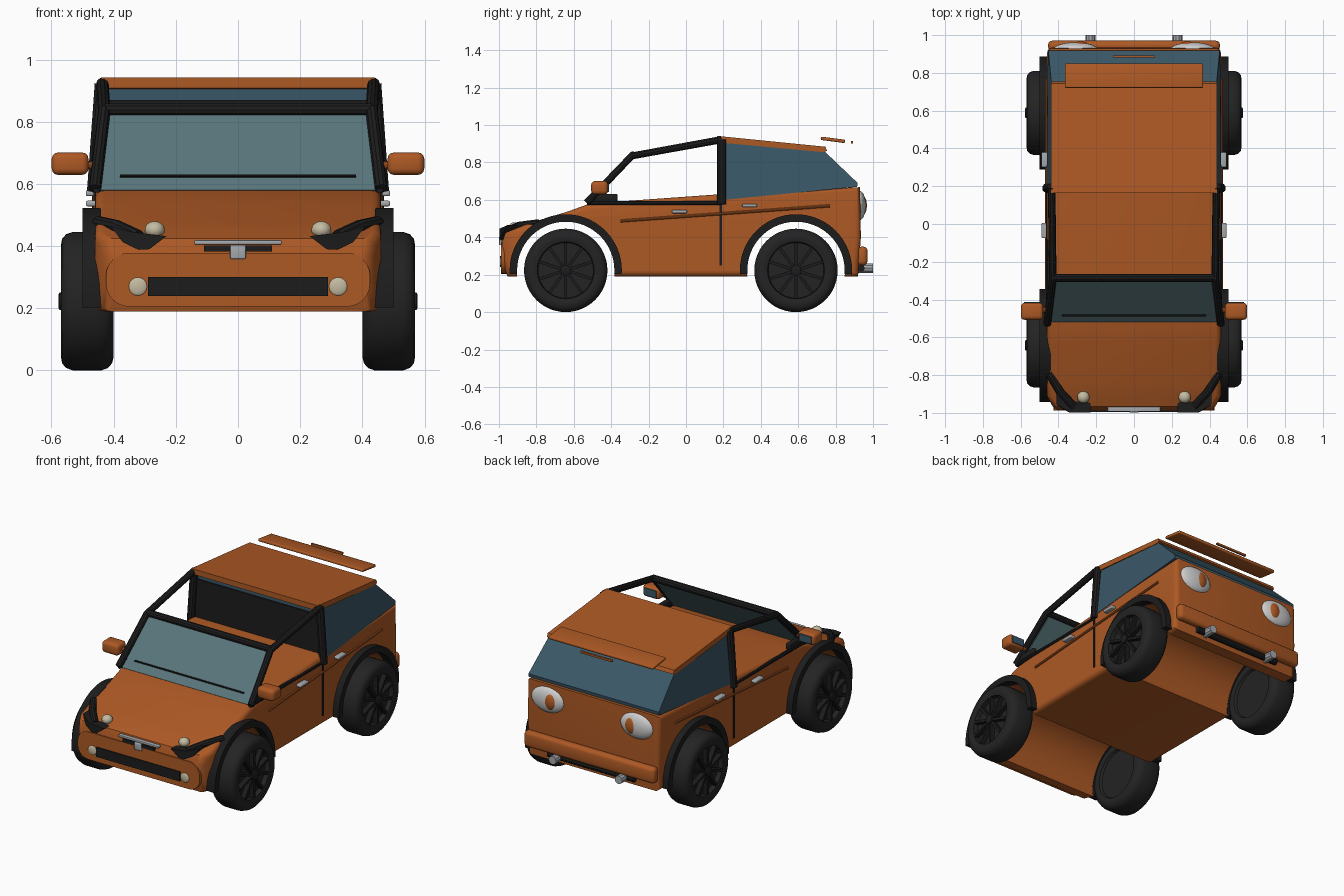
import bpy, bmesh, math
from mathutils import Matrix, Vector

if "Cube" in bpy.data.objects:
    bpy.data.objects.remove(bpy.data.objects["Cube"])

made = []


def material(name, rgb, rough=0.6):
    m = bpy.data.materials.new(name)
    m.use_nodes = True
    m.diffuse_color = (*rgb, 1)
    node = next(n for n in m.node_tree.nodes if n.type == 'BSDF_PRINCIPLED')
    node.inputs["Base Color"].default_value = (*rgb, 1)
    node.inputs["Roughness"].default_value = rough
    return m


PAINT = material("orange paint", (0.42, 0.10, 0.018))
GLASS = material("blue glass", (0.042, 0.095, 0.135))
SCREEN = material("pale screen glass", (0.10, 0.18, 0.20))
TRIM = material("black trim", (0.012, 0.012, 0.012))
TYRE = material("tyre rubber", (0.017, 0.017, 0.017))
LAMP = material("cream lamp", (0.55, 0.50, 0.36))
METAL = material("silver metal", (0.38, 0.40, 0.42))
LENS = material("white lens", (0.62, 0.62, 0.62))


def link(name, mesh, mat):
    mesh.materials.clear()
    mesh.materials.append(mat)
    ob = bpy.data.objects.new(name, mesh)
    bpy.context.collection.objects.link(ob)
    made.append(ob)
    return ob


def finish(name, bm, mat):
    bmesh.ops.recalc_face_normals(bm, faces=bm.faces)
    mesh = bpy.data.meshes.new(name)
    bm.to_mesh(mesh)
    bm.free()
    return link(name, mesh, mat)


def prism_bm(pts, axis, lo, hi):
    """Extrude an outline: (y, z) along x or (x, z) along y."""
    bm = bmesh.new()
    place = (lambda p, d: (d, *p)) if axis == 'x' else (lambda p, d: (p[0], d, p[1]))
    a = [bm.verts.new(place(p, lo)) for p in pts]
    b = [bm.verts.new(place(p, hi)) for p in pts]
    bm.faces.new(a)
    bm.faces.new(b[::-1])
    for i in range(len(pts)):
        j = (i + 1) % len(pts)
        bm.faces.new((a[i], b[i], b[j], a[j]))
    bmesh.ops.recalc_face_normals(bm, faces=bm.faces)
    return bm


def prism(name, pts, axis, lo, hi, mat):
    return finish(name, prism_bm(pts, axis, lo, hi), mat)


def box(name, loc, size, mat, bevel=0.0, tilt=0.0):
    bm = bmesh.new()
    bmesh.ops.create_cube(bm, size=1)
    bmesh.ops.scale(bm, vec=size, verts=bm.verts)
    if bevel:
        bmesh.ops.bevel(bm, geom=bm.edges[:], offset=bevel, segments=3, profile=0.5, affect='EDGES')
    bmesh.ops.transform(bm, matrix=Matrix.Translation(loc) @ Matrix.Rotation(tilt, 4, 'X'), verts=bm.verts)
    return finish(name, bm, mat)


def ball(name, loc, radii, mat):
    bm = bmesh.new()
    bmesh.ops.create_uvsphere(bm, u_segments=24, v_segments=14, radius=1)
    bmesh.ops.transform(bm, matrix=Matrix.Translation(loc) @ Matrix.Diagonal((*radii, 1)), verts=bm.verts)
    return finish(name, bm, mat)


def rod(name, pts, r, mat):
    cu = bpy.data.curves.new(name, 'CURVE')
    cu.dimensions = '3D'
    cu.bevel_depth = r
    cu.bevel_resolution = 3
    cu.use_fill_caps = True
    sp = cu.splines.new('POLY')
    sp.points.add(len(pts) - 1)
    for p, co in zip(sp.points, pts):
        p.co = (*co, 1)
    tmp = bpy.data.objects.new(name + " path", cu)
    mesh = bpy.data.meshes.new_from_object(tmp)
    bpy.data.objects.remove(tmp)
    return link(name, mesh, mat)


def lathe(name, prof, s, cy, mat):
    """Spin an (x, radius) profile about a wheel axle."""
    bm = bmesh.new()
    vs = [bm.verts.new((s * x, cy, AXLE + r)) for x, r in prof]
    es = [bm.edges.new(e) for e in zip(vs, vs[1:])]
    bmesh.ops.spin(bm, geom=vs + es, cent=(0, cy, AXLE), axis=(1, 0, 0), angle=math.tau, steps=48)
    bmesh.ops.remove_doubles(bm, verts=bm.verts, dist=0.0005)
    return finish(name, bm, mat)


def arc(cy, r, start, end, n):
    return [(cy + r * math.cos(math.radians(start + (end - start) * i / n)),
             AXLE + r * math.sin(math.radians(start + (end - start) * i / n))) for i in range(n + 1)]


AXLE = 0.223
WHEELS = {"front": -0.643, "rear": 0.588}

# body shell: side profile with rounded rims and a narrowing nose
outline = [(-0.955, 0.19), (-0.985, 0.28), (-0.985, 0.37), (-0.965, 0.425), (-0.84, 0.475),
           (-0.64, 0.535), (-0.52, 0.578), (-0.38, 0.59), (0.18, 0.63), (0.93, 0.668),
           (0.935, 0.4), (0.92, 0.19)]
bm = prism_bm(outline, 'x', -0.46, 0.46)
rim = {e for f in bm.faces if abs(f.normal.x) > 0.9 for e in f.edges}
bmesh.ops.bevel(bm, geom=list(rim), offset=0.03, segments=4, profile=0.5, affect='EDGES')
bmesh.ops.bisect_plane(bm, geom=bm.verts[:] + bm.edges[:] + bm.faces[:],
                       plane_co=(0, -0.91, 0), plane_no=(0, 1, 0))
for v in bm.verts:
    if v.co.y < -0.91:
        v.co.x *= 1 + (v.co.y + 0.91) * 1.1
body = finish("body", bm, PAINT)

# wheel wells cut right across the shell
cutters = []
for end, cy in WHEELS.items():
    c = prism(end + "_well_cutter", arc(cy, 0.262, 0, 360, 64)[:-1], 'x', -0.7, 0.7, PAINT)
    c.hide_render = True
    made.remove(c)
    mod = body.modifiers.new(end + "_well", 'BOOLEAN')
    mod.operation, mod.object, mod.solver = 'DIFFERENCE', c, 'EXACT'
    cutters.append(c)
cut = bpy.data.meshes.new_from_object(body.evaluated_get(bpy.context.evaluated_depsgraph_get()))
body.modifiers.clear()
body.data = cut
for c in cutters:
    bpy.data.objects.remove(c)

# rear cabin glass, leaning inward with height
bm = prism_bm([(0.2, 0.6), (0.2, 0.915), (0.735, 0.865), (0.918, 0.69), (0.915, 0.67)], 'x', -0.463, 0.463)
for v in bm.verts:
    v.co.x *= 1 - 0.22 * (v.co.z - 0.6)
finish("cabin_glass", bm, GLASS)
prism("roof", [(0.165, 0.908), (0.165, 0.942), (0.745, 0.884), (0.755, 0.862), (0.735, 0.855)],
      'x', -0.44, 0.44, PAINT)
box("cabin_front_wall", (0, 0.197, 0.74), (0.86, 0.012, 0.26), TRIM)
box("spoiler", (0, 0.785, 0.921), (0.73, 0.13, 0.018), PAINT, 0.006, -0.13)
box("high_brake_lamp", (0, 0.887, 0.908), (0.22, 0.012, 0.012), PAINT)

# windscreen and its frame
bm = bmesh.new()
lower = [bm.verts.new((x, -0.52, 0.58)) for x in (-0.45, 0.45)]
upper = [bm.verts.new((x, -0.285, 0.835)) for x in (0.41, -0.41)]
bm.faces.new(lower + upper)
out = bmesh.ops.extrude_face_region(bm, geom=bm.faces[:])["geom"]
bmesh.ops.translate(bm, vec=(0, 0.008, -0.008), verts=[g for g in out if isinstance(g, bmesh.types.BMVert)])
finish("windscreen", bm, SCREEN)
rod("windscreen_top_bar", [(-0.43, -0.285, 0.838), (0.43, -0.285, 0.838)], 0.021, TRIM)
rod("wiper", [(-0.38, -0.485, 0.626), (0.38, -0.485, 0.626)], 0.005, TRIM)

# nose: bumper panel, grille and badge
w, z0, z1, r = 0.425, 0.205, 0.378, 0.075
panel = [(cx + r * math.cos(math.radians(a)), cz + r * math.sin(math.radians(a)))
         for cx, cz, q in ((w - r, z1 - r, 0), (r - w, z1 - r, 90), (r - w, z0 + r, 180), (w - r, z0 + r, 270))
         for a in range(q, q + 91, 15)]
prism("bumper_panel", panel, 'y', -0.988, -0.94, PAINT)
box("grille", (0, -0.985, 0.27), (0.58, 0.02, 0.06), TRIM)
box("nose_slot", (0, -0.98, 0.392), (0.22, 0.026, 0.02), TRIM)
box("nose_bar", (0, -0.98, 0.412), (0.28, 0.026, 0.014), METAL, 0.004)
box("nose_badge", (0, -0.985, 0.381), (0.05, 0.028, 0.046), METAL, 0.005)

# tail: bumper and lower bar
box("rear_bumper", (0, 0.943, 0.3), (0.91, 0.055, 0.1), PAINT, 0.022)
rod("rear_lower_bar", [(-0.3, 0.935, 0.235), (0.3, 0.935, 0.235)], 0.02, TRIM)

for s, side in ((1, "left"), (-1, "right")):
    # roll frame, sills and door trim
    rod(side + "_roof_rail", [(s * 0.46, -0.53, 0.585), (s * 0.43, -0.29, 0.835), (s * 0.436, 0.19, 0.922)], 0.02, TRIM)
    rod(side + "_roll_bar", [(s * 0.462, 0.19, 0.575), (s * 0.437, 0.19, 0.922)], 0.025, TRIM)
    rod(side + "_sill", [(s * 0.455, -0.53, 0.583), (s * 0.455, 0.19, 0.583)], 0.012, TRIM)
    box(side + "_door_seam", (s * 0.46, 0.185, 0.415), (0.01, 0.014, 0.33), TRIM)
    rod(side + "_side_strip", [(s * 0.462, -0.35, 0.487), (s * 0.462, 0.77, 0.568)], 0.008, PAINT)
    for door, y, z in (("front", -0.035, 0.537), ("rear", 0.34, 0.57)):
        box(side + "_" + door + "_handle", (s * 0.472, y, z), (0.035, 0.08, 0.018), METAL, 0.006)

    # mirrors
    box(side + "_mirror", (s * 0.54, -0.462, 0.665), (0.118, 0.09, 0.072), PAINT, 0.02)
    box(side + "_mirror_glass", (s * 0.54, -0.416, 0.665), (0.085, 0.006, 0.045), GLASS)
    rod(side + "_mirror_stalk", [(s * 0.455, -0.45, 0.655), (s * 0.5, -0.46, 0.665)], 0.013, PAINT)
    box(side + "_mirror_base", (s * 0.45, -0.43, 0.61), (0.03, 0.13, 0.045), TRIM, 0.012)

    # headlamps, brows and fog lamps
    ball(side + "_headlamp", (s * 0.268, -0.917, 0.452), (0.032, 0.032, 0.028), LAMP)
    ball(side + "_fog_lamp", (s * 0.322, -0.986, 0.27), (0.03, 0.009, 0.03), LAMP)
    rod(side + "_brow", [(s * 0.45, -0.79, 0.475), (s * 0.39, -0.89, 0.462), (s * 0.32, -0.965, 0.43)], 0.022, TRIM)
    bm = prism_bm([(0.23, 0.432), (0.285, 0.39), (0.32, 0.388), (0.37, 0.412), (0.41, 0.465), (0.34, 0.445)],
                  'y', -0.998, -0.94)
    for v in bm.verts:
        v.co.y += max(0, v.co.x - 0.35) * 0.7
        v.co.x *= s
    finish(side + "_brow_plate", bm, TRIM)

    # tail lamps and exhausts
    ball(side + "_tail_lens", (s * 0.31, 0.925, 0.57), (0.115, 0.037, 0.08), LENS)
    ball(side + "_tail_lamp", (s * 0.282, 0.944, 0.57), (0.042, 0.023, 0.052), PAINT)
    rod(side + "_exhaust", [(s * 0.23, 0.89, 0.235), (s * 0.23, 1.0, 0.235)], 0.026, METAL)

    # wheels and arches
    for end, cy in WHEELS.items():
        tag = side + "_" + end
        prism(tag + "_arch", arc(cy, 0.3, -4, 184, 36) + arc(cy, 0.26, 184, -4, 36), 'x',
              *sorted((s * 0.44, s * 0.5)), TRIM)
        lathe(tag + "_tyre", [(0.42, 0), (0.42, 0.15), (0.405, 0.158), (0.4, 0.18), (0.405, 0.2), (0.418, 0.215),
                              (0.44, 0.223), (0.53, 0.223), (0.553, 0.215), (0.566, 0.2), (0.57, 0.175),
                              (0.563, 0.152), (0.535, 0.148), (0.535, 0)], s, cy, TYRE)
        lathe(tag + "_hub", [(0.53, 0.028), (0.574, 0.028), (0.578, 0.02), (0.578, 0)], s, cy, TRIM)
        bm = bmesh.new()
        for i in range(10):
            m = (Matrix.Translation((s * 0.55, cy, AXLE)) @ Matrix.Rotation(math.tau * i / 10, 4, 'X')
                 @ Matrix.Translation((0, 0, 0.085)) @ Matrix.Diagonal((0.03, 0.016, 0.13, 1)))
            bmesh.ops.create_cube(bm, size=1, matrix=m)
        finish(tag + "_spokes", bm, TRIM)

# smooth curved surfaces, keep edges crisp
bpy.ops.object.select_all(action='DESELECT')
for ob in made:
    ob.select_set(True)
bpy.context.view_layer.objects.active = body
bpy.ops.object.shade_smooth_by_angle(angle=math.radians(35))
